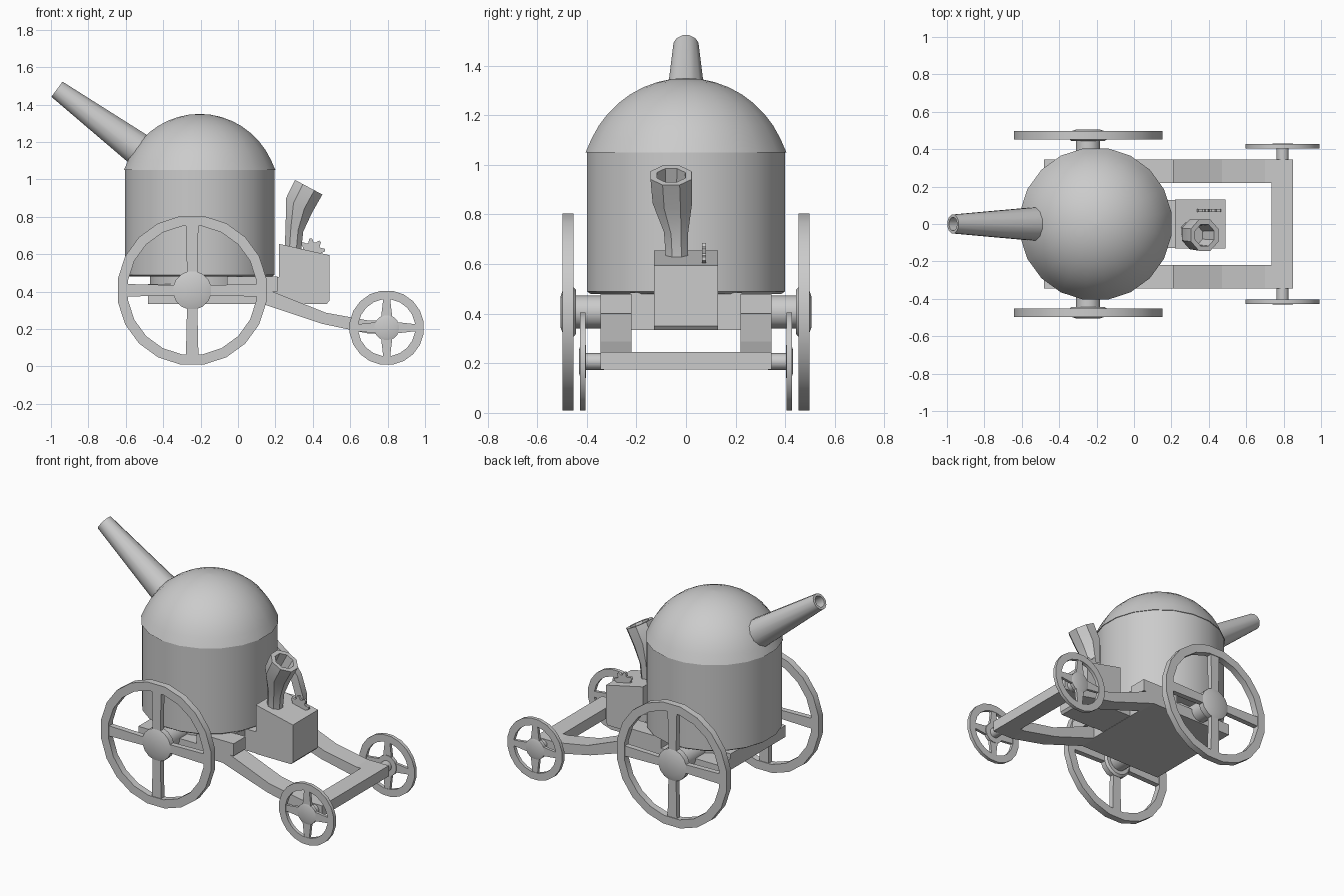
import bpy
from math import sin, cos, pi, radians
from mathutils import Vector

if "Cube" in bpy.data.objects:
    bpy.data.objects.remove(bpy.data.objects["Cube"])


def make(name, verts, faces, smooth=None):
    me = bpy.data.meshes.new(name)
    me.from_pydata(verts, [], faces)
    ob = bpy.data.objects.new(name, me)
    bpy.context.collection.objects.link(ob)
    # consistent outward normals
    import bmesh
    bm = bmesh.new()
    bm.from_mesh(me)
    bmesh.ops.recalc_face_normals(bm, faces=bm.faces)
    bm.to_mesh(me)
    bm.free()
    if smooth:
        bpy.context.view_layer.objects.active = ob
        bpy.ops.object.select_all(action='DESELECT')
        ob.select_set(True)
        bpy.ops.object.shade_smooth_by_angle(angle=radians(smooth))
    return ob


def loft(name, rings, n, smooth=None, loop=False):
    """rings: (centre, axis, radius); capped at the ends unless looped"""
    verts, faces = [], []
    for c, axis, r in rings:
        a = Vector(axis).normalized()
        side = Vector((0, 1, 0)) if abs(a.y) < 0.9 else Vector((1, 0, 0))
        up = a.cross(side).normalized()
        for i in range(n):
            t = 2 * pi * (i + 0.5) / n
            verts.append(Vector(c) + r * (cos(t) * side + sin(t) * up))
    m = len(rings)
    for k in range(m if loop else m - 1):
        for i in range(n):
            j, k2 = (i + 1) % n, (k + 1) % m
            faces.append((k * n + i, k * n + j, k2 * n + j, k2 * n + i))
    if not loop:
        faces += [tuple(range(n)), tuple(range((m - 1) * n, m * n))]
    return make(name, verts, faces, smooth)


def slab(name, profile, y0, y1):
    """x-z profile extruded along y"""
    n = len(profile)
    verts = [(x, y, z) for y in (y0, y1) for x, z in profile]
    faces = [tuple(range(n)), tuple(range(n, 2 * n))]
    faces += [(i, (i + 1) % n, n + (i + 1) % n, n + i) for i in range(n)]
    return make(name, verts, faces)


def box(name, x0, x1, y0, y1, z0, z1):
    return slab(name, [(x0, z0), (x1, z0), (x1, z1), (x0, z1)], y0, y1)


Y, Z = (0, 1, 0), (0, 0, 1)
CX = -0.205

# tank and dome
loft("tank", [((CX, 0, z), Z, r) for z, r in
              [(0.48, 0.39), (0.49, 0.405), (1.05, 0.405)]], 20, 30)
R, zc = 0.426, 0.924
dome = [((CX, 0, 1.05), Z, 0.41)]
a0 = 0.30
for k in range(1, 10):
    a = a0 + (pi / 2 - a0) * k / 9
    dome.append(((CX, 0, zc + R * sin(a)), Z, max(R * cos(a), 0.002)))
loft("dome", dome, 20, 40)
loft("tank_foot", [((CX, 0, 0.40), Z, 0.27), ((CX, 0, 0.49), Z, 0.27)], 20, 30)

# spout with hollow tip
d = Vector((-0.805, 0, 0.593))
base, tip = Vector((-0.49, 0, 1.13)), Vector((-0.968, 0, 1.482))
loft("spout", [(base, d, 0.096), (tip, d, 0.052), (tip, d, 0.036),
               (tip - d * 0.15, d, 0.04)], 12, 40)

# chassis
box("base_plate", -0.48, 0.14, -0.225, 0.225, 0.335, 0.44)
box("base_riser", -0.06, 0.14, -0.225, 0.225, 0.43, 0.485)
box("base_tongue", 0.12, 0.25, -0.128, 0.128, 0.337, 0.478)
rail = [(-0.48, 0.335), (0.13, 0.335), (0.45, 0.228), (0.70, 0.175), (0.85, 0.175),
        (0.85, 0.245), (0.70, 0.245), (0.47, 0.287), (0.16, 0.41), (-0.48, 0.41)]
for s, tag in ((-1, "front"), (1, "rear")):
    slab("rail_" + tag, rail, s * 0.22, s * 0.345)
    box("rail_block_" + tag, -0.06, 0.21, s * 0.22, s * 0.345, 0.40, 0.48)
box("crossbar", 0.735, 0.85, -0.23, 0.23, 0.175, 0.245)


def wheel(tag, cx, cz, ro, ri, y0, y1, s, n, w_hub, w_rim, hub):
    def ring(y, r):
        return ((cx, s * y, cz), Y, r)
    loft("wheel_rim_" + tag, [ring(y0, ro), ring(y1, ro), ring(y1, ri), ring(y0, ri)],
         n, 30, loop=True)
    loft("wheel_hub_" + tag, [ring(y, r) for y, r in hub], 16, 30)
    # four tapered spokes
    e = (y1 - y0) * 0.1
    for k in range(4):
        u = (cos(k * pi / 2), sin(k * pi / 2))
        p = []
        for dist, w in ((0.02, w_hub), ((ri + ro) / 2, w_rim),
                        ((ri + ro) / 2, -w_rim), (0.02, -w_hub)):
            p.append((cx + u[0] * dist - u[1] * w, cz + u[1] * dist + u[0] * w))
        slab("spoke_%s_%d" % (tag, k), p, s * (y0 + e), s * (y1 - e))


# wheels and axles
for s, tag in ((-1, "front"), (1, "rear")):
    wheel("large_" + tag, -0.245, 0.407, 0.402, 0.347, 0.453, 0.497, s, 20, 0.026, 0.034,
          [(0.443, 0.09), (0.455, 0.104), (0.492, 0.104), (0.505, 0.065)])
    wheel("small_" + tag, 0.795, 0.207, 0.20, 0.153, 0.405, 0.428, s, 20, 0.034, 0.016,
          [(0.403, 0.068), (0.425, 0.068), (0.431, 0.05)])
    loft("small_axle_" + tag, [((0.795, s * y, 0.207), Y, 0.034) for y in (0.33, 0.41)], 10, 40)
loft("large_axle", [((-0.245, y, 0.407), Y, 0.066) for y in (-0.46, 0.46)], 14, 30)

# engine box with sloping lid
slab("engine_box", [(0.22, 0.335), (0.475, 0.335), (0.488, 0.35), (0.488, 0.595), (0.22, 0.655)],
     -0.13, 0.13)

# bent funnel, hollow at the mouth
t = Vector((0.47, 0, 0.88))
top = Vector((0.378, -0.06, 0.958))
loft("funnel", [((0.293, -0.037, 0.62), Z, 0.048),
                ((0.302, -0.04, 0.735), (0.3, 0, 1), 0.053),
                ((0.326, -0.055, 0.86), t, 0.086),
                (top, t, 0.09), (top, t, 0.062),
                (top - t * 0.12, t, 0.055)], 8, 35)

# toothed hand wheel set in the lid
pts = []
for i in range(32):
    a = 2 * pi * i / 32
    r = 0.07 if i % 4 < 2 else 0.05
    pts.append((0.395 + r * cos(a), 0.615 + r * sin(a)))
slab("hand_wheel", pts, 0.064, 0.08)
